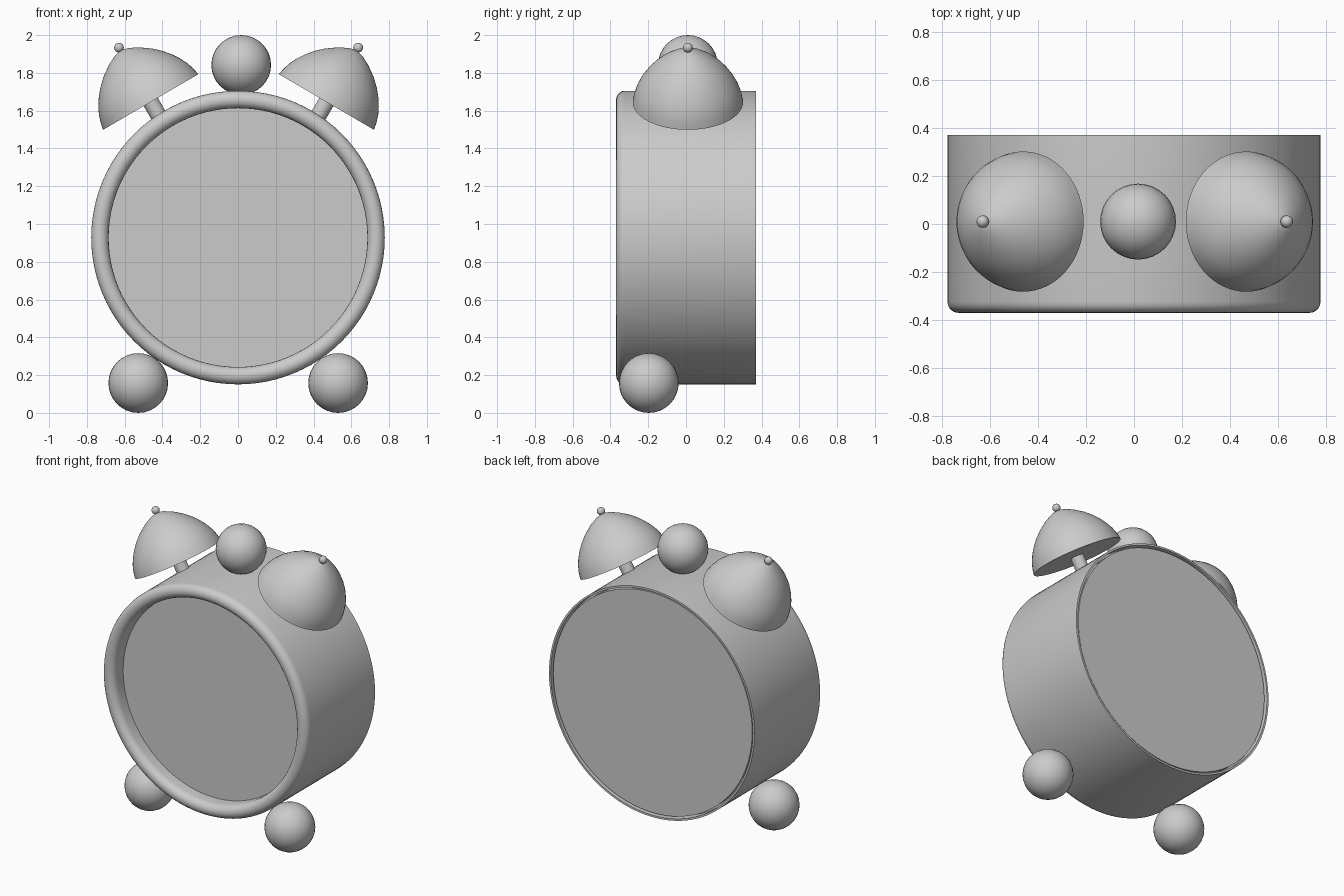
import bpy, bmesh, math
from mathutils import Matrix, Vector

if "Cube" in bpy.data.objects:
    bpy.data.objects.remove(bpy.data.objects["Cube"])

grey = bpy.data.materials.new("plain grey")
grey.diffuse_color = (0.6, 0.6, 0.6, 1)
grey.use_nodes = True
grey.node_tree.nodes["Principled BSDF"].inputs["Base Color"].default_value = grey.diffuse_color


def finish(name, bm, matrix):
    """Turn a bmesh into a smooth-shaded object, with vertices placed by matrix."""
    bmesh.ops.recalc_face_normals(bm, faces=bm.faces)
    bm.transform(matrix)
    mesh = bpy.data.meshes.new(name)
    bm.to_mesh(mesh)
    bm.free()
    mesh.materials.append(grey)
    obj = bpy.data.objects.new(name, mesh)
    bpy.context.collection.objects.link(obj)
    bpy.ops.object.select_all(action='DESELECT')
    obj.select_set(True)
    bpy.context.view_layer.objects.active = obj
    bpy.ops.object.shade_smooth_by_angle(angle=math.radians(35))
    return obj


def lathe(name, profile, origin, axis, steps):
    """Spin (radius, height) points around an axis through origin."""
    bm = bmesh.new()
    verts = [bm.verts.new((r, 0, h)) for r, h in profile]
    edges = [bm.edges.new(pair) for pair in zip(verts, verts[1:])]
    bmesh.ops.spin(bm, geom=verts + edges, cent=(0, 0, 0), axis=(0, 0, 1),
                   angle=2 * math.pi, steps=steps)
    bmesh.ops.remove_doubles(bm, verts=bm.verts, dist=1e-4)
    turn = Vector(axis).to_track_quat('Z', 'Y').to_matrix().to_4x4()
    return finish(name, bm, Matrix.Translation(origin) @ turn)


def ball(name, centre, radius, segments=32):
    bm = bmesh.new()
    bmesh.ops.create_uvsphere(bm, u_segments=segments, v_segments=segments // 2,
                              radius=radius)
    return finish(name, bm, Matrix.Translation(centre))


# Case: sunken flat dial, rounded front rim, straight wall, grooved back plate
rim = [(0.731 - 0.046 * math.cos(a), 0.324 + 0.046 * math.sin(a))
       for a in (math.pi * i / 10 for i in range(11))]
case = [(0, 0.262), (0.685, 0.262)] + rim + [
    (0.777, -0.37), (0.764, -0.37), (0.764, -0.31),
    (0.752, -0.31), (0.752, -0.36), (0, -0.36)]
lathe("clock_case", case, (0, 0, 0.928), (0, -1, 0), 96)

# Handle ball on top
ball("top_ball", (0.017, 0.01, 1.842), 0.158)

# Bells, stems, bell tips and feet, mirrored left and right
dome = [(0, 0), (0.292, 0), (0.284, 0.04), (0.271, 0.08), (0.251, 0.12),
        (0.225, 0.16), (0.192, 0.20), (0.150, 0.24), (0.094, 0.28),
        (0.045, 0.305), (0, 0.318)]
for side, word in ((-1, "left"), (1, "right")):
    axis = Vector((side * 0.504, 0, 0.863)).normalized()
    base = Vector((side * 0.465 + 0.003, 0.01, 1.646))
    lathe(word + "_bell", dome, base, axis, 64)
    lathe(word + "_stem", [(0, -0.2), (0.043, -0.2), (0.043, 0.01), (0, 0.01)],
          base, axis, 24)
    ball(word + "_bell_tip", base + axis * 0.333, 0.026, 16)
    ball(word + "_foot", (side * 0.529 + 0.001, -0.197, 0.158), 0.158)
